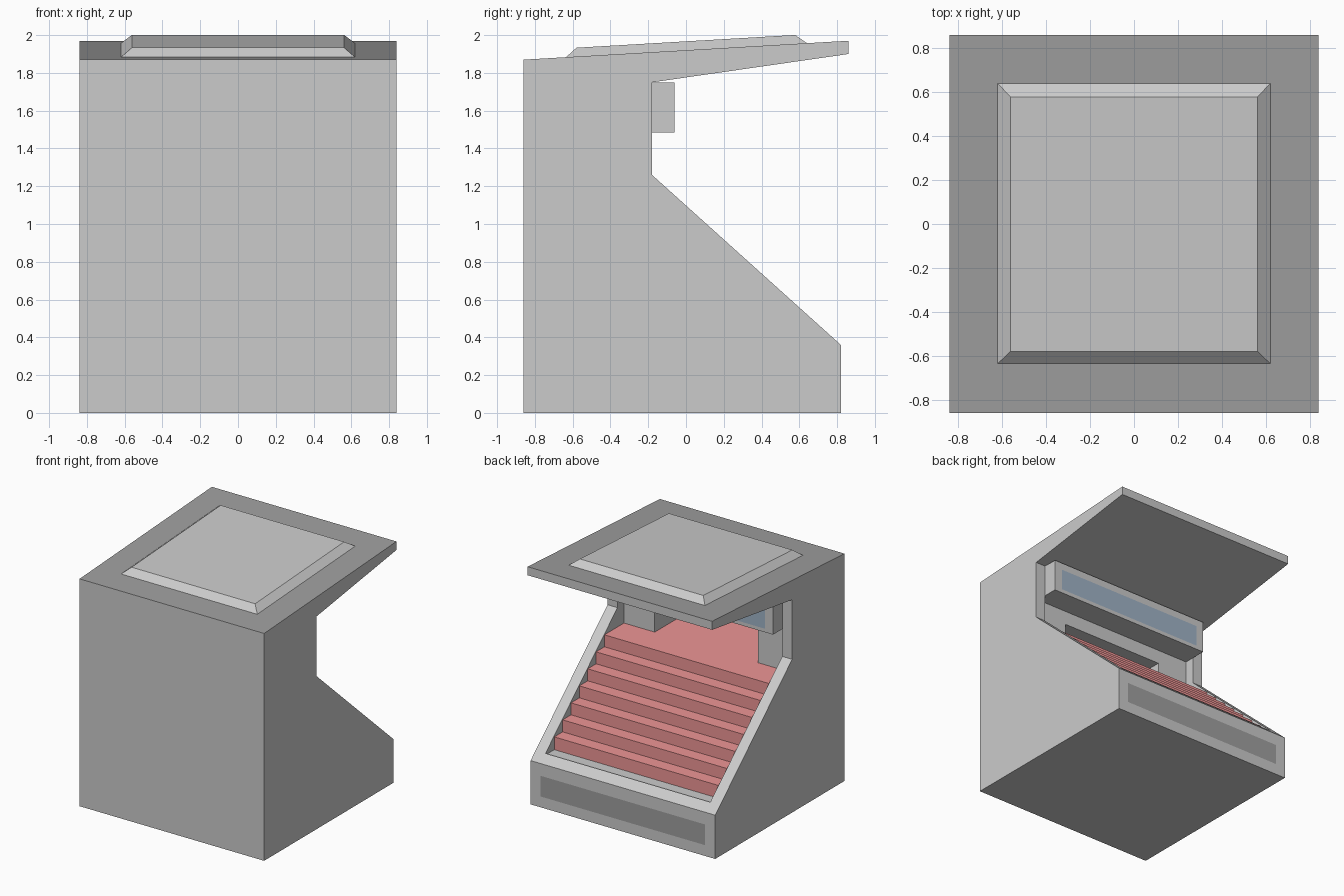
import bpy, bmesh

if "Cube" in bpy.data.objects:
    bpy.data.objects.remove(bpy.data.objects["Cube"])


def material(name, rgb):
    m = bpy.data.materials.new(name)
    m.diffuse_color = (*rgb, 1)
    m.use_nodes = True
    m.node_tree.nodes["Principled BSDF"].inputs["Base Color"].default_value = m.diffuse_color
    return m


grey = material("light_grey", (0.8, 0.8, 0.8))
dark = material("dark_grey", (0.35, 0.35, 0.35))
red = material("red", (0.85, 0.3, 0.3))
blue = material("blue_glass", (0.35, 0.45, 0.57))


def finish(name, bm, mats=()):
    bmesh.ops.recalc_face_normals(bm, faces=bm.faces)
    me = bpy.data.meshes.new(name)
    bm.to_mesh(me)
    bm.free()
    for m in mats:
        me.materials.append(m)
    ob = bpy.data.objects.new(name, me)
    bpy.context.collection.objects.link(ob)
    return ob


def prism(name, profile, half, mats=(), tinted=()):
    """Extrude a (y, z) profile over x = -half..half; edges in tinted get slot 1."""
    bm = bmesh.new()
    a, b = [[bm.verts.new((x, y, z)) for y, z in profile] for x in (-half, half)]
    bm.faces.new(a)
    bm.faces.new(b)
    n = len(profile)
    for i in range(n):
        j = (i + 1) % n
        f = bm.faces.new((a[i], a[j], b[j], b[i]))
        f.material_index = 1 if i in tinted else 0
    return finish(name, bm, mats)


def box_profile(y0, y1, z0, z1):
    return [(y0, z0), (y1, z0), (y1, z1), (y0, z1)]


def panel(name, y, half, z0, z1, mat):
    """Flat panel facing +y."""
    bm = bmesh.new()
    bm.faces.new([bm.verts.new(p) for p in
                  ((half, y, z0), (-half, y, z0), (-half, y, z1), (half, y, z1))])
    ob = finish(name, bm, [mat])
    if ob.data.polygons[0].normal.y < 0:
        ob.data.flip_normals()
    return ob


def cut(target, cutter):
    cutter.hide_render = True
    mod = target.modifiers.new("cut", 'BOOLEAN')
    mod.operation = 'DIFFERENCE'
    mod.solver = 'EXACT'
    mod.material_mode = 'TRANSFER'
    mod.object = cutter
    bpy.context.view_layer.objects.active = target
    bpy.ops.object.modifier_apply(modifier=mod.name)
    bpy.data.objects.remove(cutter)


# Cabinet with overhanging canopy, dark roof
cabinet = prism("cabinet", [(-0.86, 0), (0.82, 0), (0.82, 0.36), (-0.18, 1.26),
                            (-0.18, 1.75), (0.86, 1.90), (0.86, 1.97), (-0.86, 1.87)],
                0.84, [grey, dark], {6})

# Stepped recess, open to the back
STEPS, RUN, RISE = 7, 0.1085, 0.0985
profile = [(0.755, 0.405), (0.64, 0.405)]
for i in range(STEPS):
    y, z = 0.64 - i * RUN, 0.51 + i * RISE
    profile.append((y, z))
    profile.append((y - RUN, z) if i < STEPS - 1 else (-0.265, z))
top_z = profile[-1][1]
profile += [(-0.265, 1.485), (0.755, 1.485)]
cut(cabinet, prism("recess_cutter", profile, 0.75, [grey, red],
                   set(range(1, 2 * STEPS + 1))))

# Opening in the recess wall above the top step
cut(cabinet, prism("opening_cutter", box_profile(-0.76, -0.2, top_z, 1.37),
                   0.47, [grey, red], {0}))

# Display box under the canopy, with its screen
prism("display_box", box_profile(-0.18, -0.06, 1.485, 1.75), 0.75)
panel("display_screen", -0.058, 0.68, 1.515, 1.69, blue)

# Dark panel low on the open side
panel("lower_panel", 0.822, 0.75, 0.09, 0.26, dark)

# Raised bevelled roof panel following the roof slope
bm = bmesh.new()
rings = []
for half, y0, y1, lift in ((0.62, -0.635, 0.64, 0), (0.562, -0.58, 0.578, 0.047)):
    rings.append([bm.verts.new((x, y, 1.87 + (y + 0.86) * 0.1 / 1.72 + lift))
                  for x, y in ((-half, y0), (half, y0), (half, y1), (-half, y1))])
low, high = rings
bm.faces.new(high)
for i in range(4):
    j = (i + 1) % 4
    bm.faces.new((low[i], low[j], high[j], high[i]))
finish("roof_panel", bm)
